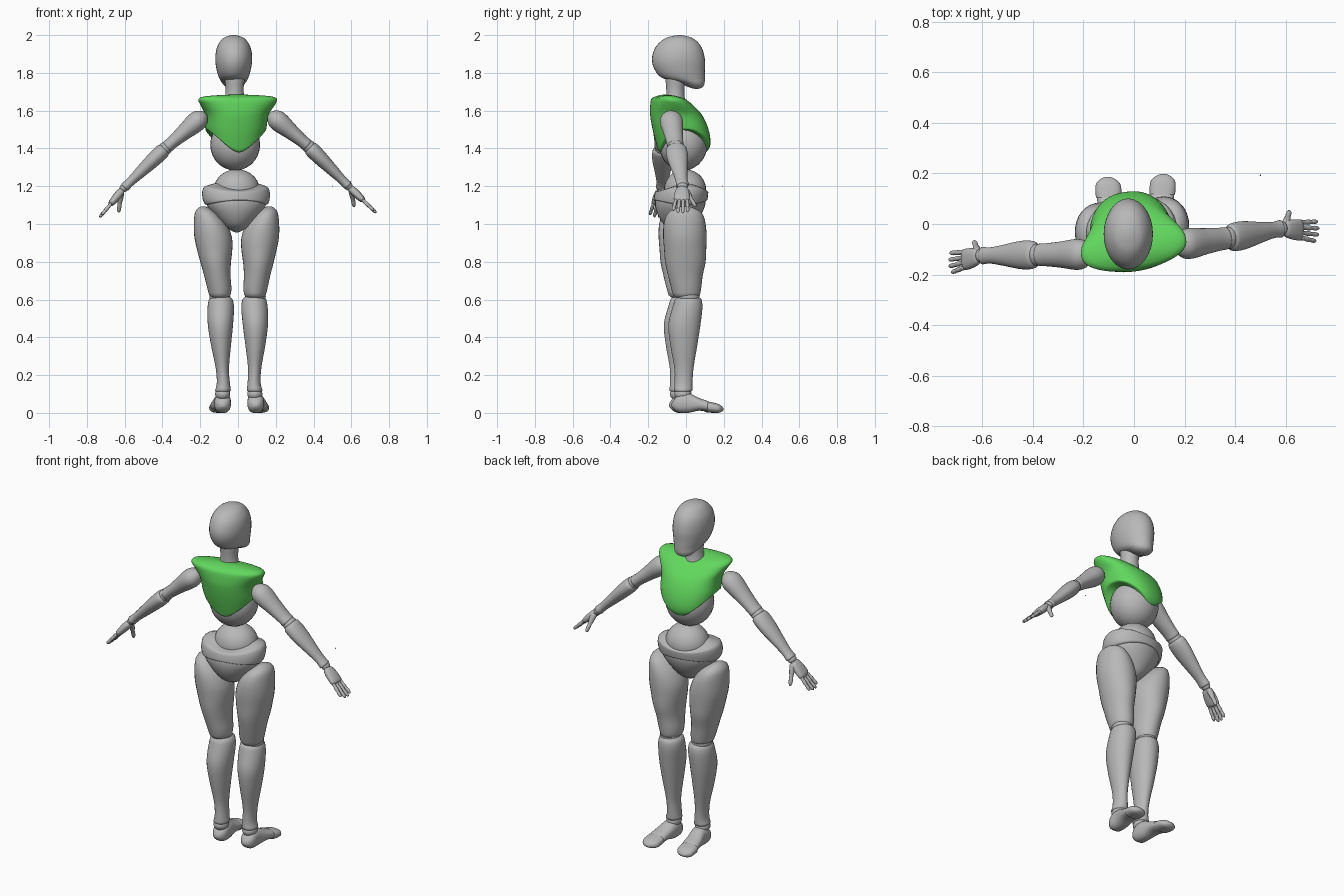
import bpy, bmesh, math
from mathutils import Vector, Matrix

if "Cube" in bpy.data.objects:
    bpy.data.objects.remove(bpy.data.objects["Cube"])


def material(name, rgb):
    m = bpy.data.materials.new(name)
    m.diffuse_color = (*rgb, 1)
    m.use_nodes = True
    m.node_tree.nodes["Principled BSDF"].inputs["Base Color"].default_value = m.diffuse_color
    return m


GREY = material("light grey", (0.48, 0.48, 0.48))
GREEN = material("leaf green", (0.12, 0.68, 0.11))
X, Y, Z, O = Vector((1, 0, 0)), Vector((0, 1, 0)), Vector((0, 0, 1)), Vector((0, 0, 0))


def finish(name, bm, mat):
    bmesh.ops.recalc_face_normals(bm, faces=bm.faces[:])
    for f in bm.faces:
        f.smooth = True
    me = bpy.data.meshes.new(name)
    bm.to_mesh(me)
    bm.free()
    me.materials.append(mat)
    ob = bpy.data.objects.new(name, me)
    bpy.context.collection.objects.link(ob)
    return ob


def section(rows, t):
    """Smooth interpolation of (t, a0, a1, b0, b1) rows."""
    t = min(max(t, rows[0][0]), rows[-1][0])
    k = max(i for i in range(len(rows) - 1) if rows[i][0] <= t)
    p, q = rows[k], rows[k + 1]
    h = q[0] - p[0]
    s = (t - p[0]) / h

    def slope(i, c):
        lo, hi = rows[max(i - 1, 0)], rows[min(i + 1, len(rows) - 1)]
        return (hi[c] - lo[c]) / (hi[0] - lo[0])
    return [(2*s**3 - 3*s*s + 1) * p[c] + (s**3 - 2*s*s + s) * h * slope(k, c)
            + (3*s*s - 2*s**3) * q[c] + (s**3 - s*s) * h * slope(k + 1, c)
            for c in range(1, 5)]


def loft(name, rows, mat=GREY, frame=(O, Z, X, Y), low=None, high=None,
         cap=(0.1, 0.1), power=2.0, yaw=0, sides=32, rings=26):
    """Rounded solid through elliptical sections; low/high shift the rims by angle."""
    org, T, A, B = frame
    bm = bmesh.new()
    loops, first, last = [], rows[0][0], rows[-1][0]
    for i in range(rings + 1):
        u = (1 - math.cos(math.pi * (0.03 + 0.94 * i / rings))) / 2
        shrink = 1.0
        for d, e in ((u, cap[0]), (1 - u, cap[1])):
            if e and d < e:
                shrink *= math.sqrt(1 - ((e - d) / e) ** 2)
        ring = []
        for j in range(sides):
            th = 2 * math.pi * j / sides
            c, s = math.cos(th), math.sin(th)
            t0 = first + (low(c, s) if low else 0)
            t1 = last + (high(c, s) if high else 0)
            t = t0 + (t1 - t0) * u
            a0, a1, b0, b1 = section(rows, t)
            ca = math.copysign(abs(c) ** (2 / power), c)
            sb = math.copysign(abs(s) ** (2 / power), s)
            ring.append(bm.verts.new(
                org + T * t + A * ((a0 + a1) / 2 + (a1 - a0) / 2 * ca * shrink)
                + B * ((b0 + b1) / 2 + (b1 - b0) / 2 * sb * shrink)))
        loops.append(ring)
    for p, q in zip(loops, loops[1:]):
        for j in range(sides):
            bm.faces.new((p[j], p[j-1], q[j-1], q[j]))
    for ring in (loops[0], loops[-1]):
        mid = bm.verts.new(sum((v.co for v in ring), Vector()) / sides)
        for j in range(sides):
            bm.faces.new((ring[j-1], ring[j], mid))
    if yaw:
        bmesh.ops.rotate(bm, verts=bm.verts[:], cent=(-0.01, -0.04, 0),
                         matrix=Matrix.Rotation(math.radians(yaw), 3, 'Z'))
    return finish(name, bm, mat)


def ball(name, pos, size, mat=GREY, seg=28):
    bm = bmesh.new()
    bmesh.ops.create_uvsphere(bm, u_segments=seg, v_segments=seg // 2, radius=1,
                              matrix=Matrix.LocRotScale(Vector(pos), None, Vector(size)))
    return finish(name, bm, mat)


def limb(name, p, q, rows, **kw):
    """Loft between two points; rows are (t, half width, half thickness)."""
    p, q = Vector(p), Vector(q)
    d = q - p
    A = (Y - d * (Y.dot(d) / d.dot(d))).normalized()
    B = d.normalized().cross(A)
    return loft(name, [(t, -a, a, -b, b) for t, a, b in rows], frame=(p, d, A, B), **kw)


# Head and neck
loft("head", [(1.715, -.055, .01, .025, .088), (1.745, -.083, .038, -.03, .098),
              (1.77, -.098, .053, -.12, .10), (1.81, -.112, .066, -.162, .10),
              (1.87, -.12, .075, -.18, .10), (1.93, -.113, .068, -.165, .085),
              (1.97, -.092, .047, -.13, .055), (2.0, -.06, .015, -.08, .01)],
     cap=(.06, .06), rings=36)
loft("neck", [(1.64, -.075, .04, -.115, .0), (1.68, -.068, .032, -.105, -.008),
              (1.72, -.065, .03, -.105, -.008), (1.78, -.073, .037, -.11, .0)])

# Chest plate over the ribcage, waist and pelvis
ball("ribcage", (-.015, -.015, 1.42), (.132, .128, .137))
loft("chest_plate", [(1.37, -.13, .11, -.14, .105), (1.42, -.15, .13, -.155, .128),
                     (1.50, -.17, .15, -.175, .118), (1.58, -.178, .16, -.188, .08),
                     (1.63, -.205, .19, -.185, .03), (1.66, -.22, .20, -.178, -.01),
                     (1.685, -.19, .17, -.16, -.06)],
     GREEN, low=lambda c, s: .125 * abs(c) ** 1.5, cap=(.04, .08), power=2.3,
     yaw=9, sides=48)
ball("waist", (-.007, -.005, 1.18), (.122, .112, .11))
loft("pelvis", [(.955, -.04, .03, -.07, .0), (1.0, -.085, .07, -.12, .045),
                (1.05, -.13, .115, -.15, .08), (1.10, -.165, .15, -.163, .10),
                (1.15, -.175, .16, -.16, .105)], yaw=9, cap=(.2, .05))
loft("hip_band", [(1.09, -.168, .155, -.165, .10), (1.13, -.186, .17, -.17, .112),
                  (1.18, -.186, .17, -.158, .116), (1.225, -.16, .142, -.125, .10)],
     low=lambda c, s: .03 * (1 - c * c), high=lambda c, s: -.04 * (1 - c * c),
     cap=(.12, .25), yaw=9)

# Legs: rows describe the left one, the right one is mirrored and set forward
THIGH = [(.60, -.145, -.045, -.085, .045), (.65, -.16, -.035, -.10, .055),
         (.73, -.18, -.04, -.12, .065), (.80, -.20, -.037, -.135, .08),
         (.865, -.217, -.03, -.14, .083), (.93, -.231, -.032, -.145, .085),
         (1.0, -.234, -.06, -.142, .08), (1.05, -.23, -.10, -.125, .065),
         (1.095, -.22, -.15, -.09, .03)]
SHIN = [(.105, -.127, -.035, -.09, .01), (.15, -.113, -.042, -.085, .01),
        (.23, -.117, -.048, -.085, .015), (.36, -.143, -.037, -.107, .036),
        (.47, -.16, -.026, -.117, .053), (.57, -.16, -.022, -.092, .063),
        (.625, -.148, -.035, -.075, .052)]
FOOT = [(-.09, -.118, -.045, .012, .07), (-.04, -.125, -.038, 0, .10),
        (0, -.127, -.038, 0, .105), (.06, -.14, -.045, .012, .078),
        (.12, -.15, -.05, .005, .058)]
TOES = [(.095, -.15, -.05, .004, .062), (.15, -.152, -.052, 0, .05),
        (.187, -.138, -.07, .003, .036)]


def place(rows, right, upright=True):
    if not right:
        return rows
    out = []
    for t, a0, a1, b0, b1 in rows:
        m = 2 * (.006 - .014 * t) if upright else .012
        out.append((t, m - a1, m - a0, b0 + .024, b1 + .024) if upright
                   else (t + .012, m - a1, m - a0, b0, b1))
    return out


for side, right in (("left", False), ("right", True)):
    loft(side + "_thigh", place(THIGH, right), cap=(.05, .07))
    loft(side + "_shin", place(SHIN, right), cap=(.03, .05))
    flat = (O, Y, X, Z)
    loft(side + "_foot", place(FOOT, right, False), frame=flat, cap=(.2, .1), power=2.4)
    loft(side + "_toes", place(TOES, right, False), frame=flat, cap=(.12, .3), power=2.4)
    s, dy = (1, .024) if right else (-1, 0)
    ball(side + "_knee", (s * .094 - .002, dy - .012, .615), (.055, .06, .045))
    ball(side + "_ankle", (s * .085 + .004, dy - .04, .10), (.04, .045, .035))

# Arms: shoulder, elbow, wrist, knuckle, fingertip and thumb tip points
ARMS = {"left": [(-.17, -.12, 1.585), (-.385, -.122, 1.4), (-.605, -.125, 1.19),
                 (-.672, -.142, 1.108), (-.733, -.155, 1.035), (-.632, -.068, 1.06)],
        "right": [(.165, -.085, 1.585), (.375, -.055, 1.41), (.585, -.018, 1.2),
                  (.66, -.024, 1.128), (.733, -.03, 1.058), (.615, .052, 1.09)]}
FINGER = [(0, .011, .011), (.2, .0085, .009), (.42, .0105, .0105), (.6, .008, .008),
          (.78, .0095, .0095), (1, .006, .006)]
for side, pts in ARMS.items():
    sh, el, wr, kn, tip, thumb = map(Vector, pts)
    limb(side + "_upper_arm", sh, el,
         [(0, .05, .045), (.25, .061, .053), (.55, .052, .042), (.85, .045, .033),
          (1, .045, .035)], cap=(.2, .06))
    ball(side + "_elbow", el, (.035, .043, .035))
    limb(side + "_forearm", el.lerp(wr, -.03), wr,
         [(0, .042, .032), (.1, .055, .04), (.3, .056, .039), (.6, .042, .031),
          (.85, .032, .024), (1, .036, .026)], cap=(.08, .03))
    ball(side + "_wrist", wr, (.022, .028, .022))
    limb(side + "_palm", wr.lerp(kn, .05), kn.lerp(tip, .12),
         [(0, .026, .018), (.4, .038, .021), (.8, .042, .018), (1, .04, .013)],
         cap=(.2, .15), power=2.4, rings=14)
    for i, reach in enumerate((.92, 1.0, .98, .82)):
        root = kn + Y * (.03 - .02 * i)
        end = kn.lerp(tip, reach) + Y * (.039 - .026 * i)
        limb(f"{side}_finger_{i + 1}", root, end, FINGER, cap=(.05, .1), sides=12, rings=16)
    limb(side + "_thumb", wr.lerp(kn, .2) + Y * .015, thumb,
         [(0, .016, .018), (.35, .014, .015), (.6, .01, .011), (.8, .011, .011),
          (1, .007, .007)], cap=(.1, .1), sides=12, rings=16)

# Tiny loose bead beside the right arm
ball("loose_bead", (.5, .193, 1.2), (.003, .003, .003), seg=8)
